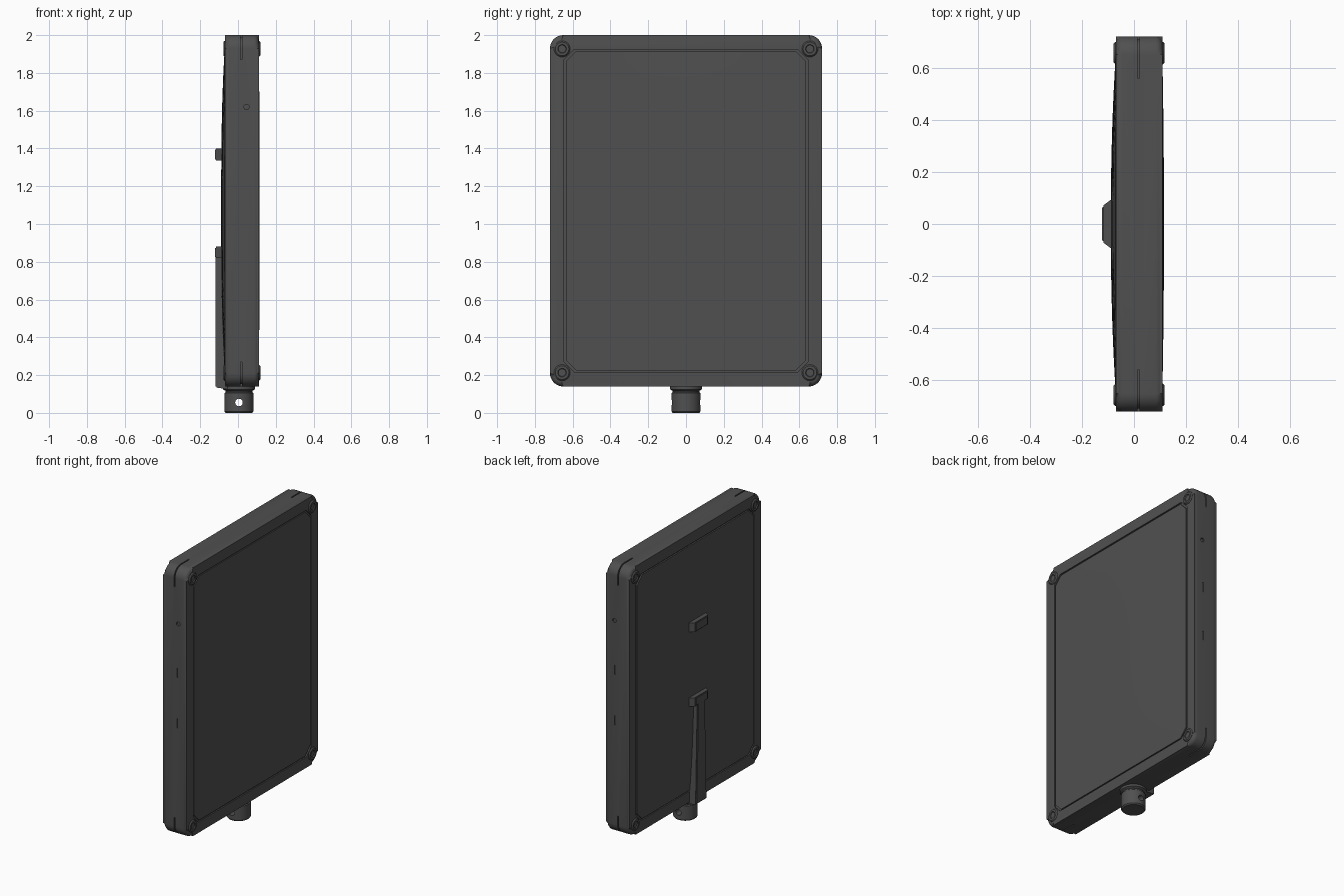
import bpy, bmesh, math
from mathutils import Matrix, Vector

if "Cube" in bpy.data.objects:
    bpy.data.objects.remove(bpy.data.objects["Cube"])

mat = bpy.data.materials.new("charcoal plastic")
mat.diffuse_color = (0.08, 0.08, 0.08, 1)
mat.use_nodes = True
mat.node_tree.nodes["Principled BSDF"].inputs["Base Color"].default_value = mat.diffuse_color

ZC, HY, HZ = 1.07, 0.72, 0.93            # body centre height, half width, half height


def finish(name, bm, angle=35):
    bmesh.ops.recalc_face_normals(bm, faces=bm.faces)
    me = bpy.data.meshes.new(name)
    bm.to_mesh(me)
    bm.free()
    me.materials.append(mat)
    ob = bpy.data.objects.new(name, me)
    bpy.context.collection.objects.link(ob)
    smooth(ob, angle)
    return ob


def smooth(ob, angle=35):
    bpy.ops.object.select_all(action='DESELECT')
    ob.select_set(True)
    bpy.context.view_layer.objects.active = ob
    bpy.ops.object.shade_smooth_by_angle(angle=math.radians(angle))


def prism(bm, outline, x0, x1):
    """Extrude a (y, z) outline along x; returns both caps."""
    caps = [bm.faces.new([bm.verts.new((x, y, z)) for y, z in outline]) for x in (x0, x1)]
    a, b = caps[0].verts[:], caps[1].verts[:]
    for i in range(len(a)):
        j = (i + 1) % len(a)
        bm.faces.new((a[i], a[j], b[j], b[i]))
    return caps


def arc(cy, cz, r, a0, a1, n=8):
    return [(cy + r * math.cos(math.radians(a0 + (a1 - a0) * i / n)),
             cz + r * math.sin(math.radians(a0 + (a1 - a0) * i / n))) for i in range(n + 1)]


def lathe(bm, profile, matrix, n=32):
    """Spin (radius, height) points about local z."""
    rings = []
    for r, h in profile:
        rings.append([bm.verts.new(matrix @ Vector((r * math.cos(2 * math.pi * i / n),
                      r * math.sin(2 * math.pi * i / n), h))) for i in range(n)])
    for a, b in zip(rings, rings[1:]):
        for i in range(n):
            j = (i + 1) % n
            bm.faces.new((a[i], a[j], b[j], b[i]))
    bm.faces.new(rings[0])
    bm.faces.new(rings[-1])


def cut(ob, bm):
    cutter = finish("cutter", bm)
    cutter.hide_render = True
    m = ob.modifiers.new("cut", 'BOOLEAN')
    m.object, m.operation, m.solver = cutter, 'DIFFERENCE', 'EXACT'
    bpy.context.view_layer.objects.active = ob
    bpy.ops.object.modifier_apply(modifier=m.name)
    bpy.data.objects.remove(cutter)
    smooth(ob)


# Housing: rounded slab with softened rims
R = 0.07
outline = []
for sy, sz, a in ((1, 1, 0), (-1, 1, 90), (-1, -1, 180), (1, -1, 270)):
    outline += arc(sy * (HY - R), ZC + sz * (HZ - R), R, a, a + 90)
bm = bmesh.new()
caps = prism(bm, outline, -0.07, 0.11)
rim = list({e for f in caps for e in f.edges})
bmesh.ops.bevel(bm, geom=rim, offset=0.026, segments=4, profile=0.5, affect='EDGES')
housing = finish("housing", bm)

# Panel recesses, corner seams and side slots
PY, PZ, CH = 0.645, 0.855, 0.055
bm = bmesh.new()
octagon = [(PY, PZ - CH), (PY - CH, PZ), (CH - PY, PZ), (-PY, PZ - CH),
           (-PY, CH - PZ), (CH - PY, -PZ), (PY - CH, -PZ), (PY, CH - PZ)]
octagon = [(y, z + ZC) for y, z in octagon]
prism(bm, octagon, 0.101, 0.2)
prism(bm, octagon, -0.2, -0.061)
d = 0.012
seam = [(0.8, HZ - 0.13)] + arc(HY - R, HZ - R, R - d, 0, 90) + [(0.56, HZ - d), (0.56, 1.0), (0.8, 1.0)]
seam.insert(1, (HY - d, HZ - 0.13))
for sy in (-1, 1):
    for sz in (-1, 1):
        prism(bm, [(sy * y, ZC + sz * z) for y, z in seam], 0.013, 0.021)
    for z in (0.93, 1.28):
        prism(bm, [(sy * (HY - 0.006), z - 0.033), (sy * 0.8, z - 0.033),
                   (sy * 0.8, z + 0.033), (sy * (HY - 0.006), z + 0.033)], 0.036, 0.045)
    bmesh.ops.create_cone(bm, cap_ends=True, segments=16, radius1=0.014, radius2=0.014, depth=0.04,
                          matrix=Matrix.Translation((0.045, sy * (HY + 0.01), 1.62)) @
                          Matrix.Rotation(math.pi / 2, 4, 'X'))
cut(housing, bm)


# Gently domed panels with clipped corners
def panel(name, side, edge_x, bulge, floor_x):
    bm = bmesh.new()
    hy, hz, ch = PY - 0.009, PZ - 0.009, CH
    bmesh.ops.create_grid(bm, x_segments=24, y_segments=24, size=1)
    for v in bm.verts:
        u, w = v.co.x, v.co.y
        dome = (1 - abs(u) ** 2.2) * (1 - abs(w) ** 3)
        v.co = (edge_x + side * bulge * dome, u * hy, ZC + w * hz)
    for sy in (-1, 1):
        for sz in (-1, 1):
            bmesh.ops.bisect_plane(bm, geom=bm.verts[:] + bm.edges[:] + bm.faces[:],
                                   plane_co=(0, sy * (hy - ch), ZC + sz * hz),
                                   plane_no=(0, sy, sz), clear_outer=True)
    ext = bmesh.ops.extrude_face_region(bm, geom=bm.faces[:])
    for v in ext["geom"]:
        if isinstance(v, bmesh.types.BMVert):
            v.co.x = floor_x
    return finish(name, bm)


panel("front_panel", 1, 0.109, 0.006, 0.09)
panel("rear_panel", -1, -0.071, 0.018, -0.05)

# Screw bosses at every corner, both faces
for side, x in ((1, 0.1), (-1, -0.06)):
    bm = bmesh.new()
    for sy in (-1, 1):
        for z in (0.213, 1.927):
            m = Matrix.Translation((x, sy * 0.656, z)) @ Matrix.Rotation(side * math.pi / 2, 4, 'Y')
            lathe(bm, [(0.043, 0), (0.043, 0.011), (0.036, 0.018), (0.023, 0.018),
                       (0.02, 0.012), (0.008, 0.012)], m, 24)
    finish("screw_bosses_" + ("front" if side > 0 else "rear"), bm)

# Mounting spigot with collar and cross hole
bm = bmesh.new()
lathe(bm, [(0.07, 0), (0.077, 0.008), (0.077, 0.105), (0.071, 0.11), (0.071, 0.117),
           (0.085, 0.125), (0.085, 0.16)], Matrix.Translation((0.005, 0, 0)))
spigot = finish("spigot", bm)
bm = bmesh.new()
bmesh.ops.create_cone(bm, cap_ends=True, segments=24, radius1=0.02, radius2=0.02, depth=0.4,
                      matrix=Matrix.Translation((0.005, 0, 0.055)) @ Matrix.Rotation(math.pi / 2, 4, 'X'))
cut(spigot, bm)


# Rear cable cover and clips: outlines tapering away from the panel
def tapered(name, base, top, x0, x1):
    bm = bmesh.new()
    _, cap = prism(bm, base, x0, x1)
    for v, (y, z) in zip(cap.verts, top):
        v.co.y, v.co.z = y, z
    bmesh.ops.bevel(bm, geom=list(cap.edges), offset=0.006, segments=2, affect='EDGES')
    return finish(name, bm)


def rect(w, z0, z1, w_top=None):
    t = w if w_top is None else w_top
    return [(-w, z0), (w, z0), (t, z1), (-t, z1)]


for name, z0, z1 in (("upper_clip", 1.335, 1.4), ("lower_clip", 0.82, 0.88)):
    tapered(name, rect(0.1, z0, z1), rect(0.068, z0, z1), -0.08, -0.123)
tapered("cable_cover", rect(0.064, 0.125, 0.83, 0.046), rect(0.058, 0.135, 0.83, 0.04), -0.055, -0.12)
